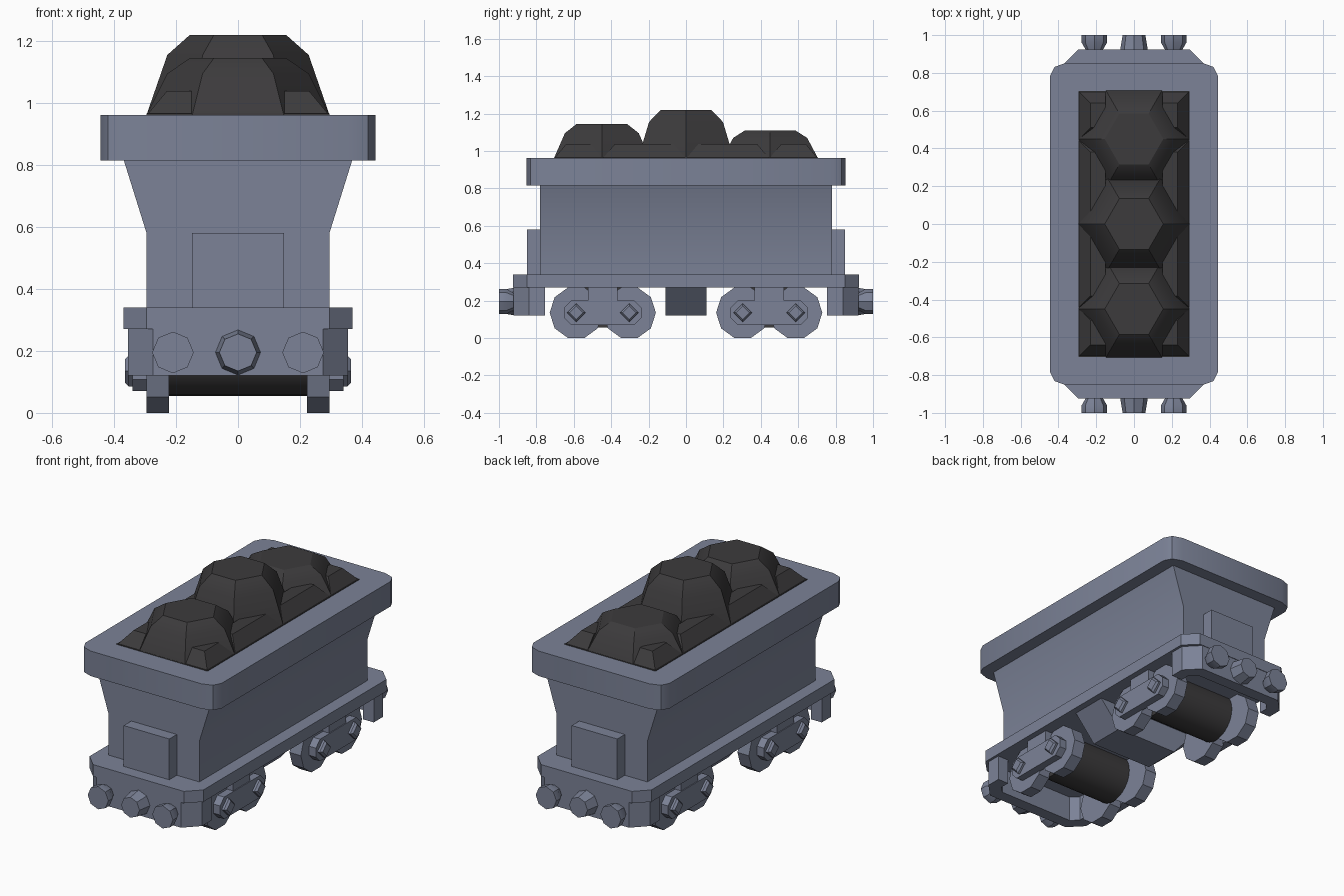
import bpy, bmesh, math

if "Cube" in bpy.data.objects:
    bpy.data.objects.remove(bpy.data.objects["Cube"])


def material(name, rgb):
    m = bpy.data.materials.new(name)
    m.diffuse_color = (*rgb, 1)
    m.use_nodes = True
    m.node_tree.nodes["Principled BSDF"].inputs["Base Color"].default_value = m.diffuse_color
    return m


STEEL = material("blue_grey_steel", (0.20, 0.225, 0.31))
COAL = material("coal_black", (0.045, 0.043, 0.045))


def ngon(n, r, cx=0, cy=0, turn=0.0):
    return [(cx + r * math.cos(turn + 2 * math.pi * i / n),
             cy + r * math.sin(turn + 2 * math.pi * i / n)) for i in range(n)]


def rect(x0, x1, y0, y1):
    return [(x0, y0), (x1, y0), (x1, y1), (x0, y1)]


def loft(name, axis, sections, mat):
    """Join 2D outlines placed at distances along an axis and cap both ends."""
    place = {'x': lambda a, b, d: (d, a, b),
             'y': lambda a, b, d: (a, d, b),
             'z': lambda a, b, d: (a, b, d)}[axis]
    bm = bmesh.new()
    rings = [[bm.verts.new(place(a, b, d)) for a, b in pts] for d, pts in sections]
    n = len(rings[0])
    for lo, hi in zip(rings, rings[1:]):
        for i in range(n):
            j = (i + 1) % n
            bm.faces.new((lo[i], lo[j], hi[j], hi[i]))
    bm.faces.new(rings[0])
    bm.faces.new(rings[-1])
    bmesh.ops.recalc_face_normals(bm, faces=bm.faces)
    for f in bm.faces:
        f.smooth = True
    me = bpy.data.meshes.new(name)
    bm.to_mesh(me)
    bm.free()
    me.set_sharp_from_angle(angle=math.radians(30))
    me.materials.append(mat)
    ob = bpy.data.objects.new(name, me)
    bpy.context.collection.objects.link(ob)
    return ob


def prism(name, axis, d0, d1, pts, mat=STEEL):
    return loft(name, axis, [(d0, pts), (d1, pts)], mat)


def four_way(quarter):
    """Outline from the corner points of the +x +y quarter, listed from +x to +y."""
    q = list(quarter)
    r = q[::-1]
    return (q + [(-x, y) for x, y in r] + [(-x, -y) for x, y in q]
            + [(x, -y) for x, y in r])


# hopper body with flared sides, and its thick rim
prism("hopper_body", 'y', -0.78, 0.78,
      [(-0.295, 0.33), (0.295, 0.33), (0.295, 0.58), (0.37, 0.82),
       (-0.37, 0.82), (-0.295, 0.58)])
prism("hopper_rim", 'z', 0.815, 0.962,
      four_way([(0.444, 0.785), (0.42, 0.832), (0.36, 0.853)]))

# chassis deck and tapered box below its middle
prism("chassis_deck", 'z', 0.27, 0.34, four_way([(0.37, 0.85), (0.295, 0.925)]))
prism("under_box", 'y', -0.11, 0.11,
      [(-0.2, 0.12), (0.2, 0.12), (0.335, 0.275), (-0.335, 0.275)])

for s, end in ((-1, "front"), (1, "back")):
    # box on the end wall
    prism(end + "_end_box", 'y', s * 0.77, s * 0.85, rect(-0.148, 0.148, 0.335, 0.58))

    # bent buffer beam
    half = [(0.285, 0.754), (0.355, 0.754), (0.355, 0.84), (0.275, 0.922)]
    inner = [(0.285, 0.81), (0.245, 0.85)]
    outline = (half + [(-x, y) for x, y in half[::-1]]
               + [(-x, y) for x, y in inner] + inner[::-1])
    prism(end + "_buffer_beam", 'z', 0.12, 0.275, [(x, s * y) for x, y in outline])

    # two buffers and the coupling stub
    for x, side in ((-0.21, "left"), (0.21, "right")):
        loft(f"{end}_{side}_buffer", 'y',
             [(s * 0.91, ngon(8, 0.045, x, 0.195)),
              (s * 0.925, ngon(8, 0.047, x, 0.195)),
              (s * 0.96, ngon(8, 0.067, x, 0.195)),
              (s * 1.0, ngon(8, 0.067, x, 0.195))], STEEL)
    loft(end + "_coupling", 'y',
         [(s * 0.915, ngon(8, 0.074, 0, 0.195)),
          (s * 1.0, ngon(8, 0.06, 0, 0.195))], STEEL)

    # bogie: dark drum, wheels, side plates and bolts
    c = s * 0.445
    prism(end + "_bogie_drum", 'x', -0.225, 0.225, ngon(32, 0.14, c, 0.195), COAL)
    for t, side in ((-1, "left"), (1, "right")):
        tag = f"{end}_{side}"
        arc = ngon(8, 0.07, 0, 0.135, math.pi / 8)
        plate = ([(c + 0.142 + a, b) for a, b in arc[6:] + arc[:2]]
                 + [(c - 0.142 + a, b) for a, b in arc[2:6]])
        prism(tag + "_bogie_plate", 'x', t * 0.29, t * 0.34, plate)
        prism(tag + "_bogie_hanger", 'x', t * 0.25, t * 0.335,
              rect(c - 0.078, c + 0.078, 0.19, 0.275))
        for k, which in ((-0.142, "front"), (0.142, "back")):
            prism(f"{tag}_bogie_{which}_wheel", 'x', t * 0.222, t * 0.296,
                  ngon(10, 0.142, c + k, 0.135))
            loft(f"{tag}_bogie_{which}_bolt", 'x',
                 [(t * 0.33, ngon(4, 0.05, c + k, 0.135)),
                  (t * 0.353, ngon(4, 0.05, c + k, 0.135)),
                  (t * 0.365, ngon(4, 0.037, c + k, 0.135))], STEEL)

# coal bed flush with the rim
prism("coal_bed", 'z', 0.9, 0.966, rect(-0.295, 0.295, -0.705, 0.705), COAL)

# three hexagonal coal mounds
for name, y, shoulder, top in (("front", -0.45, 1.095, 1.145),
                               ("middle", 0.0, 1.155, 1.22),
                               ("back", 0.45, 1.07, 1.11)):
    loft(name + "_coal_mound", 'z',
         [(0.962, ngon(6, 0.295, 0, y)), (shoulder, ngon(6, 0.228, 0, y)),
          (top, ngon(6, 0.155, 0, y))], COAL)

# low bevelled coal lumps filling the corners between the mounds
for t, side in ((-1, "left"), (1, "right")):
    for i, (y0, y1) in enumerate(((-0.705, -0.445), (-0.445, 0), (0, 0.445), (0.445, 0.705))):
        loft(f"{side}_coal_lump_{i + 1}", 'z',
             [(0.96, rect(t * 0.15, t * 0.295, y0, y1)),
              (1.038, rect(t * 0.15, t * 0.23, y0 + 0.065, y1 - 0.065))], COAL)
